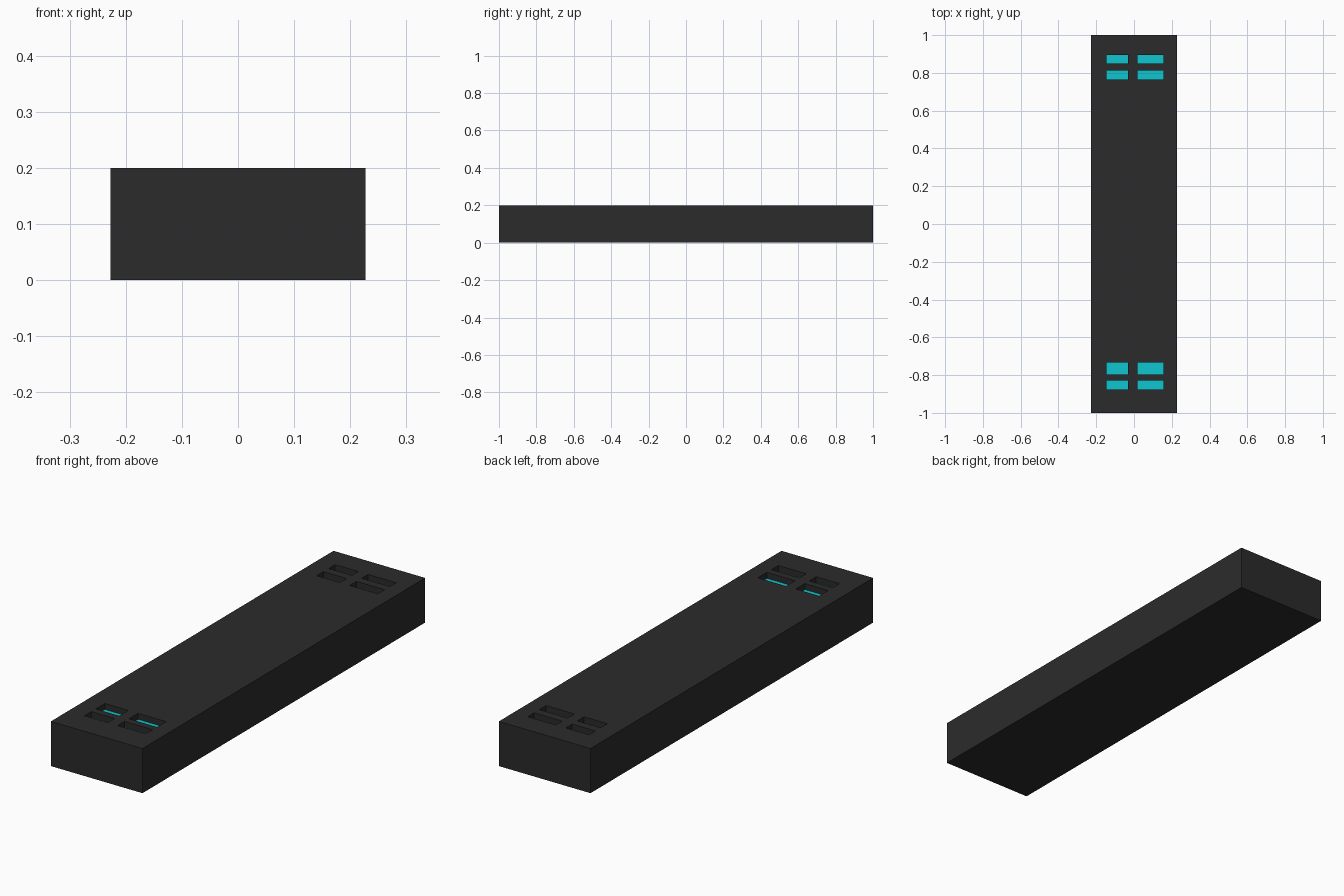
import bpy, bmesh
from mathutils import Matrix

if "Cube" in bpy.data.objects:
    bpy.data.objects.remove(bpy.data.objects["Cube"])

W, L, H, DEPTH = 0.454, 2.0, 0.2, 0.028


def material(name, color):
    m = bpy.data.materials.new(name)
    m.diffuse_color = color
    m.use_nodes = True
    m.node_tree.nodes["Principled BSDF"].inputs["Base Color"].default_value = m.diffuse_color
    return m


def make_boxes(name, boxes, mat=None):
    """One object from boxes given as (x0, x1, y0, y1, z0, z1)."""
    bm = bmesh.new()
    for x0, x1, y0, y1, z0, z1 in boxes:
        centre = Matrix.Translation(((x0 + x1) / 2, (y0 + y1) / 2, (z0 + z1) / 2))
        size = Matrix.Diagonal((x1 - x0, y1 - y0, z1 - z0, 1))
        bmesh.ops.create_cube(bm, size=1, matrix=centre @ size)
    mesh = bpy.data.meshes.new(name)
    bm.to_mesh(mesh)
    bm.free()
    if mat:
        mesh.materials.append(mat)
    ob = bpy.data.objects.new(name, mesh)
    bpy.context.collection.objects.link(ob)
    return ob


dark = material("dark_casing", (0.024, 0.024, 0.024, 1))
teal = material("teal_panel", (0.005, 0.56, 0.62, 1))

# Window columns and rows on the top face
columns = [(-0.146, -0.031), (0.018, 0.157)]
rows = [(0.85, 0.895), (0.765, 0.813), (-0.797, -0.733), (-0.877, -0.828)]
windows = [c + r for r in rows for c in columns]

# Slab body with recessed windows
body = make_boxes("slab_body", [(-W / 2, W / 2, -L / 2, L / 2, 0, H)], dark)
cutter = make_boxes("window_cutter", [w + (H - DEPTH, H + 0.05) for w in windows], dark)
cutter.hide_render = True
cutter.hide_set(True)
cut = body.modifiers.new("windows", 'BOOLEAN')
cut.operation = 'DIFFERENCE'
cut.solver = 'EXACT'
cut.object = cutter

# Apply the cut so the helper can be removed
evaluated = body.evaluated_get(bpy.context.evaluated_depsgraph_get())
body.data = bpy.data.meshes.new_from_object(evaluated)
body.modifiers.clear()
bpy.data.objects.remove(cutter)

# Coloured panels on the window floors
z = H - DEPTH
make_boxes("window_panels", [w + (z - 0.001, z + 0.001) for w in windows], teal)
